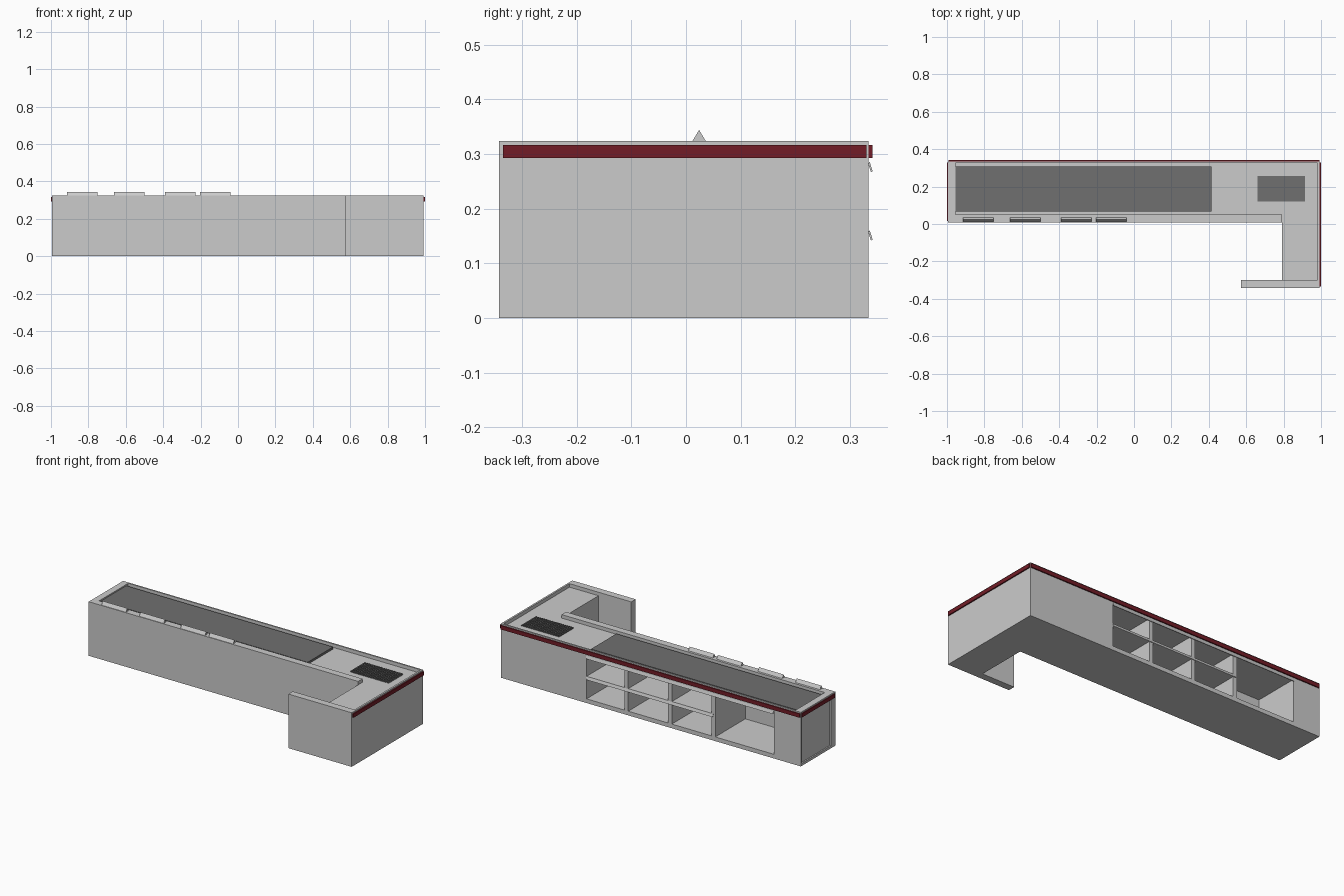
import bpy, bmesh
from mathutils import Vector

if "Cube" in bpy.data.objects:
    bpy.data.objects.remove(bpy.data.objects["Cube"])


def material(name, colour):
    m = bpy.data.materials.new(name)
    m.diffuse_color = (*colour, 1)
    m.use_nodes = True
    m.node_tree.nodes["Principled BSDF"].inputs["Base Color"].default_value = m.diffuse_color
    return m


RED = material("red_trim", (0.17, 0.012, 0.02))
DARK = material("dark_grey", (0.16, 0.16, 0.16))


def prism(name, profile, direction, mat=None):
    """Extrude a closed 3D profile along a direction."""
    bm = bmesh.new()
    face = bm.faces.new([bm.verts.new(p) for p in profile])
    new = bmesh.ops.extrude_face_region(bm, geom=[face])["geom"]
    verts = [g for g in new if isinstance(g, bmesh.types.BMVert)]
    bmesh.ops.translate(bm, verts=verts, vec=Vector(direction))
    bmesh.ops.recalc_face_normals(bm, faces=bm.faces)
    me = bpy.data.meshes.new(name)
    bm.to_mesh(me)
    bm.free()
    ob = bpy.data.objects.new(name, me)
    bpy.context.collection.objects.link(ob)
    if mat:
        me.materials.append(mat)
    return ob


def box(name, x0, x1, y0, y1, z0, z1, mat=None):
    pts = [(x0, y0, z0), (x1, y0, z0), (x1, y1, z0), (x0, y1, z0)]
    return prism(name, pts, (0, 0, z1 - z0), mat)


L, R = -0.995, 0.993          # left and right ends
BACK = 0.334
TOP, DECK = 0.324, 0.303      # rim height and worktop height
BAY_L, BAY_R = -0.818, 0.425  # shelf bays on the back

# Solid corner cabinet with the return
corner = [(BAY_R, 0.05), (0.79, 0.05), (0.79, -0.30), (R, -0.30), (R, BACK), (BAY_R, BACK)]
prism("corner_cabinet", [(x, y, 0) for x, y in corner], (0, 0, DECK))

# Front boards
box("front_board", L, 0.79, 0.008, 0.05, 0, TOP)
box("return_front_board", 0.573, R, -0.342, -0.30, 0, TOP)

# Left end cabinet with a shallow inset side
box("left_end_cabinet", L + 0.008, BAY_L, 0.05, BACK, 0, DECK)
box("left_end_base", L, L + 0.008, 0.05, BACK, 0, 0.015)
box("left_end_post", L, L + 0.008, 0.322, BACK, 0.015, DECK)

# Open shelf bays
box("bay_floor", BAY_L, BAY_R, 0.05, BACK, 0, 0.025)
box("bay_worktop", BAY_L, BAY_R, 0.05, BACK, 0.283, DECK)
for i, x in enumerate((0.162, -0.127, -0.415)):
    box(f"bay_divider_{i + 1}", x - 0.013, x + 0.013, 0.05, BACK, 0.025, 0.283)
box("middle_shelf", -0.41, BAY_R, 0.05, BACK, 0.145, 0.16)

# Angled ticket strips along the shelf edges
for name, x0, z in (("upper_ticket_strip", -0.815, 0.285), ("lower_ticket_strip", -0.415, 0.16)):
    prism(name, [(x0, 0.336, z), (x0, 0.3415, z - 0.017), (x0, 0.338, z - 0.018),
                 (x0, 0.333, z - 0.002)], (0.425 - x0, 0, 0))

# Raised rim around the worktop
box("left_rim", L, -0.955, 0.05, BACK, DECK, TOP)
box("back_rim", -0.955, R, 0.325, BACK, DECK, TOP)
box("right_rim", 0.982, R, -0.30, 0.325, DECK, TOP)

# Dark display surface, almost level with the rim
box("display_surface", -0.955, 0.415, 0.067, 0.307, DECK, 0.316, DARK)

# Slatted drain grille
box("grille_base", 0.66, 0.915, 0.12, 0.257, DECK, DECK + 0.002, DARK)
count, step = 20, 0.255 / 20
for i in range(count):
    x = 0.66 + i * step
    box(f"grille_slat_{i + 1}", x, x + step * 0.6, 0.12, 0.257, DECK + 0.002, DECK + 0.006, DARK)

# Triangular sign holders on the front rim
for i, x in enumerate((-0.913, -0.663, -0.39, -0.203)):
    prism(f"sign_holder_{i + 1}", [(x, 0.012, TOP), (x, 0.036, TOP), (x, 0.024, 0.344)],
          (0.162, 0, 0))

# Red bumper trim on three sides
box("right_trim", R, 1.0, -0.335, 0.33, 0.293, 0.316, RED)
box("left_trim", -1.0, L, 0.017, 0.33, 0.293, 0.316, RED)
box("back_trim", L + 0.004, R - 0.002, BACK, 0.341, 0.293, 0.316, RED)
